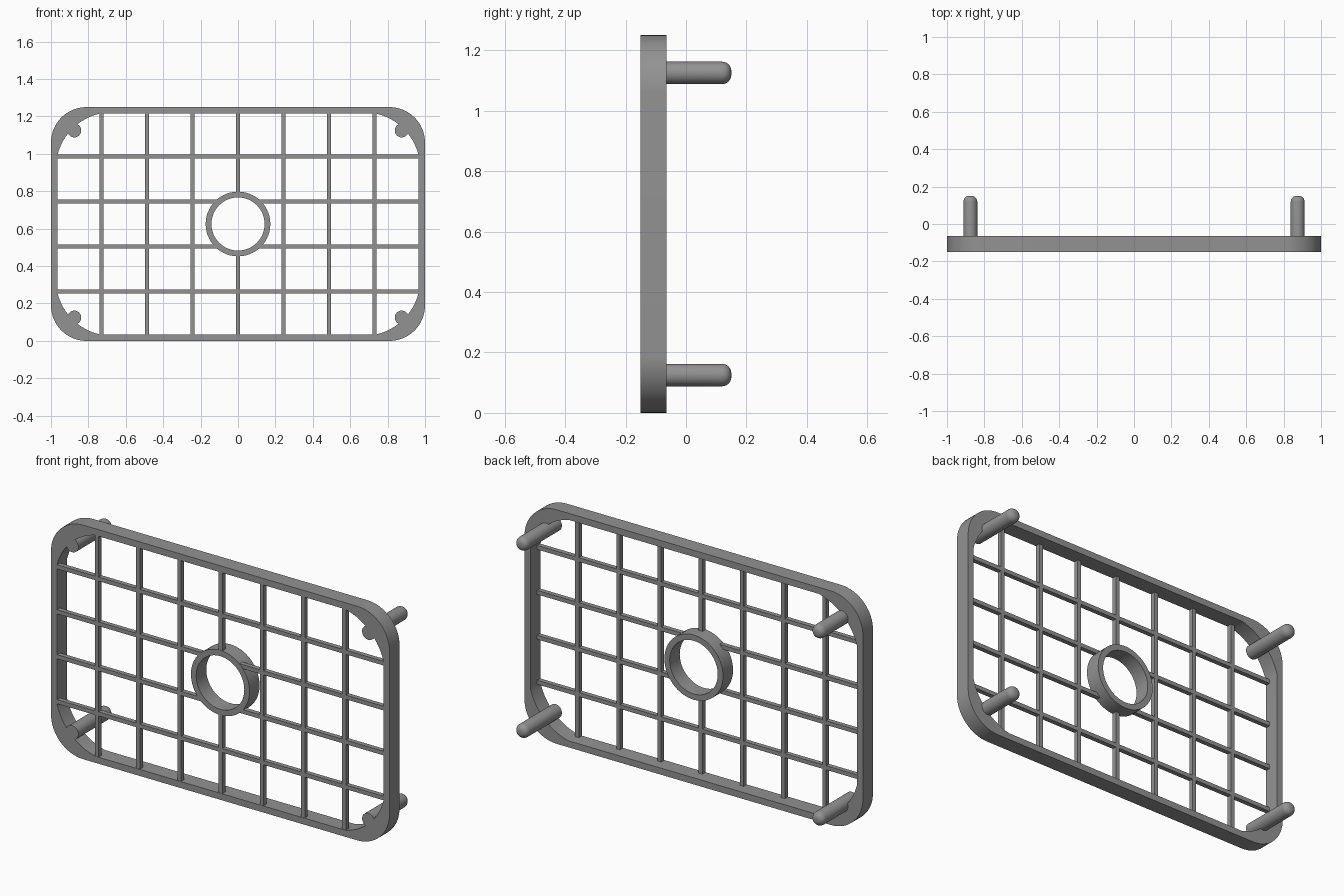
import bpy, bmesh, math
from mathutils import Vector

if "Cube" in bpy.data.objects:
    bpy.data.objects.remove(bpy.data.objects["Cube"])

FRONT, BACK, CZ = -0.15, -0.065, 0.625

grey = bpy.data.materials.new("plain grey")
grey.diffuse_color = (0.29, 0.29, 0.29, 1)
grey.use_nodes = True
grey.node_tree.nodes["Principled BSDF"].inputs["Base Color"].default_value = grey.diffuse_color


def finish(name, bm):
    bmesh.ops.recalc_face_normals(bm, faces=bm.faces)
    me = bpy.data.meshes.new(name)
    bm.to_mesh(me)
    bm.free()
    me.materials.append(grey)
    ob = bpy.data.objects.new(name, me)
    bpy.context.collection.objects.link(ob)
    bpy.ops.object.select_all(action='DESELECT')
    bpy.context.view_layer.objects.active = ob
    ob.select_set(True)
    bpy.ops.object.shade_smooth_by_angle(angle=math.radians(30))
    return ob


def corner_arc(a, b, sagitta, n=16):
    """Arc from a to b, bulging away from the centre."""
    a, b = Vector(a), Vector(b)
    half = (b - a).length / 2
    r = (half * half + sagitta * sagitta) / (2 * sagitta)
    mid = (a + b) / 2
    out = Vector((a.y - b.y, b.x - a.x)).normalized()
    if out.dot(mid) < 0:
        out = -out
    c = mid + out * (sagitta - r)
    u = (b - a).normalized()
    t = math.asin(half / r)
    return [c + out * r * math.cos(s) + u * r * math.sin(s)
            for s in (t * (2 * i / n - 1) for i in range(n + 1))]


def four_corners(arc):
    """Mirror one corner arc into a closed loop."""
    def flip(sx, sz, rev):
        pts = [Vector((p.x * sx, p.y * sz)) for p in arc]
        return pts[::-1] if rev else pts
    return flip(1, 1, 0) + flip(-1, 1, 1) + flip(-1, -1, 0) + flip(1, -1, 1)


def hollow_plate(name, outer, inner):
    """Band between two matching loops, full depth of the frame."""
    bm = bmesh.new()
    loops = [[bm.verts.new((p.x, y, p.y + CZ)) for p in pts]
             for pts, y in ((outer, FRONT), (inner, FRONT), (inner, BACK), (outer, BACK))]
    n = len(outer)
    for k in range(4):
        a, b = loops[k], loops[(k + 1) % 4]
        for i in range(n):
            j = (i + 1) % n
            bm.faces.new((a[i], a[j], b[j], b[i]))
    return finish(name, bm)


def box(name, x0, x1, y0, y1, z0, z1):
    bm = bmesh.new()
    bmesh.ops.create_cube(bm, size=1)
    for v in bm.verts:
        v.co = ((x0 + x1) / 2 + v.co.x * (x1 - x0),
                (y0 + y1) / 2 + v.co.y * (y1 - y0),
                (z0 + z1) / 2 + v.co.z * (z1 - z0))
    return finish(name, bm)


# outer frame with rounded corners and thickened inner corners
R = 0.19
outer = corner_arc((1, CZ - R), (1 - R, CZ), R * (1 - math.sqrt(0.5)))
inner = corner_arc((0.965, 0.37), (0.74, 0.59), 0.044)
hollow_plate("frame", four_corners(outer), four_corners(inner))

# centre ring
circle = [Vector((math.cos(i * math.tau / 64), math.sin(i * math.tau / 64))) for i in range(64)]
hollow_plate("centre_ring", [p * 0.173 for p in circle], [p * 0.142 for p in circle])

# grid bars, interrupted where they meet the ring
W, B0, B1 = 0.011, FRONT + 0.002, FRONT + 0.027


def spans(offset, reach):
    if abs(offset) > 0.17:
        return [(-reach, reach)]
    gap = math.sqrt(0.16 ** 2 - offset ** 2)
    return [(-reach, -gap), (gap, reach)]


for i in range(-3, 4):
    x = i * 0.2435
    for a, b in spans(x, 0.592):
        box("vertical_bar", x - W, x + W, B0, B1, CZ + a, CZ + b)
for i in range(4):
    z = (i - 1.5) * 0.24
    for a, b in spans(z, 0.967):
        box("horizontal_bar", a, b, B0, B1, CZ + z - W, CZ + z + W)

# corner pegs with rounded tips
PR, FIL = 0.037, 0.03
profile = [(0, FRONT), (PR, FRONT)]
profile += [(PR - FIL + FIL * math.cos(t), 0.15 - FIL + FIL * math.sin(t))
            for t in (k * math.pi / 12 for k in range(7))]
profile.append((0, 0.15))
for sx in (-1, 1):
    for sz in (-1, 1):
        bm = bmesh.new()
        vs = [bm.verts.new((r, y, 0)) for r, y in profile]
        es = [bm.edges.new(p) for p in zip(vs, vs[1:])]
        bmesh.ops.spin(bm, geom=vs + es, cent=(0, 0, 0), axis=(0, 1, 0),
                       angle=math.tau, steps=32, use_duplicate=False)
        bmesh.ops.remove_doubles(bm, verts=bm.verts, dist=1e-5)
        bmesh.ops.translate(bm, verts=bm.verts, vec=(sx * 0.875, 0, CZ + sz * 0.5))
        finish("corner_peg", bm)
